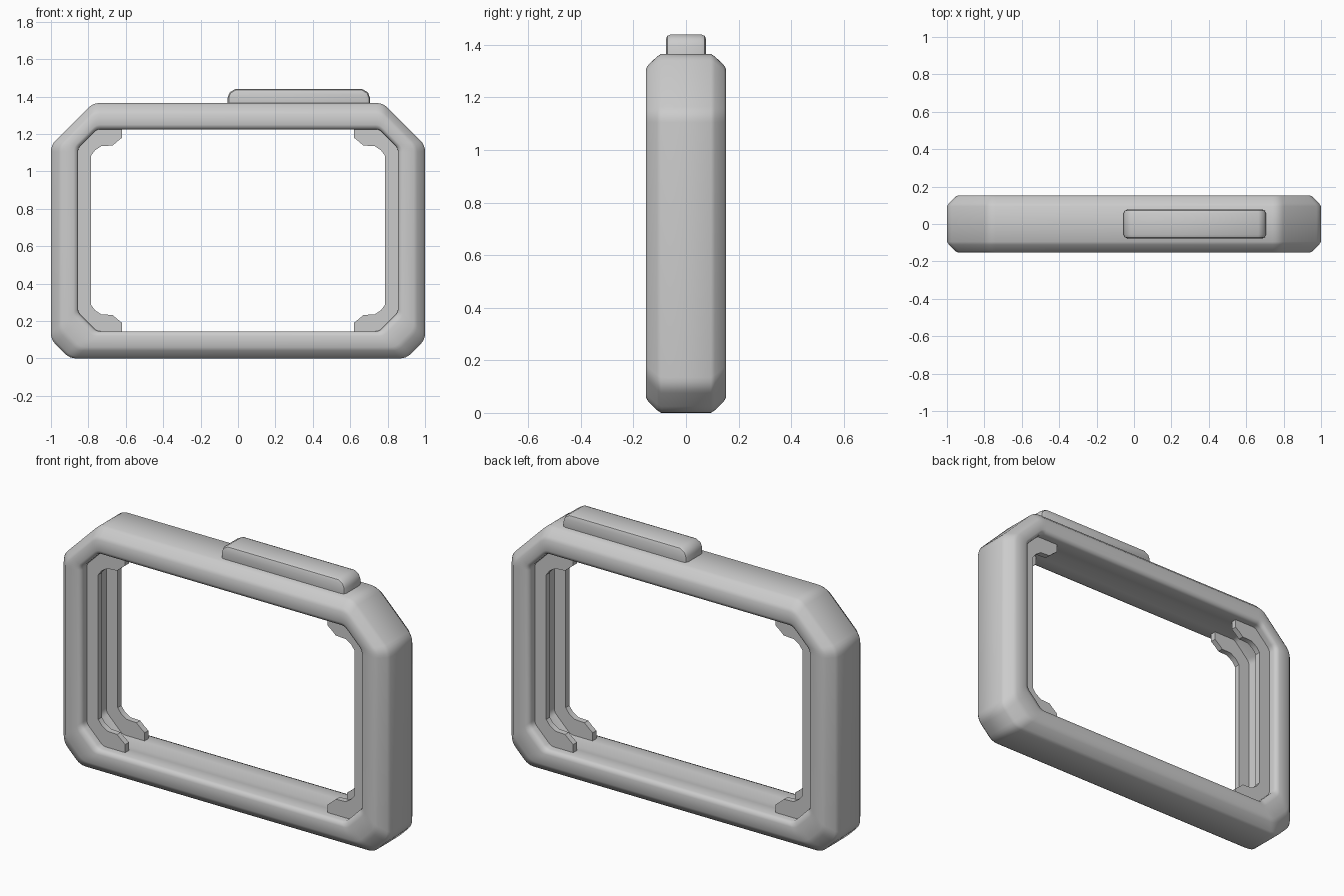
import bpy, bmesh, math
from mathutils import Vector

if "Cube" in bpy.data.objects:
    bpy.data.objects.remove(bpy.data.objects["Cube"])


def finish(bm, name, angle):
    bmesh.ops.recalc_face_normals(bm, faces=bm.faces)
    me = bpy.data.meshes.new(name)
    bm.to_mesh(me)
    bm.free()
    ob = bpy.data.objects.new(name, me)
    bpy.context.collection.objects.link(ob)
    bpy.ops.object.select_all(action='DESELECT')
    ob.select_set(True)
    bpy.context.view_layer.objects.active = ob
    bpy.ops.object.shade_smooth_by_angle(angle=math.radians(angle))
    return ob


def octagon(hw, z0, z1, ct, cb, r, n=4):
    """Chamfered rectangle in x/z with softened corners."""
    half = [(hw - cb, z0), (hw, z0 + cb), (hw, z1 - ct), (hw - ct, z1)]
    pts = [Vector(p) for p in half + [(-x, z) for x, z in reversed(half)]]
    out = []
    for i, p in enumerate(pts):
        a = p + (pts[i - 1] - p).normalized() * r
        b = p + (pts[(i + 1) % len(pts)] - p).normalized() * r
        for k in range(n + 1):
            t = k / n
            out.append(a * (1 - t) ** 2 + p * 2 * t * (1 - t) + b * t * t)
    return out


def prism(outline, y0, y1):
    bm = bmesh.new()
    f = bm.faces.new([bm.verts.new((x, y0, z)) for x, z in outline])
    r = bmesh.ops.extrude_face_region(bm, geom=[f])
    top = [g for g in r['geom'] if isinstance(g, bmesh.types.BMVert)]
    bmesh.ops.translate(bm, verts=top, vec=(0, y1 - y0, 0))
    return bm


# Frame: cross-section (inset, y) lofted around the opening
D = 0.145
front = [(0, -.095), (.01, -.11), (.042, -.143), (.06, -.153), (.12, -.153),
         (.138, -.147), (D, -.13), (D, -.06)]
section = front + [(.13, 0)] + [(d, -y) for d, y in reversed(front)]
outer = octagon(1, 0, 1.365, .225, .1, .035)
inner = octagon(1 - D, D, 1.365 - D - .005 + .01, .1, .1, .02)
bm = bmesh.new()
rings = []
for d, y in section:
    t = d / D
    rings.append([bm.verts.new((p.x, y, p.y))
                  for p in (a.lerp(b, t) for a, b in zip(outer, inner))])
for i, ring in enumerate(rings):
    nxt = rings[(i + 1) % len(rings)]
    for j in range(len(ring)):
        k = (j + 1) % len(ring)
        bm.faces.new((ring[j], ring[k], nxt[k], nxt[j]))
finish(bm, "frame", 50)

# Inner retaining lips: front and back plate on each side, with corner tabs
ZM = 0.685
low = [(.785, .285), (.765, .258), (.73, .235), (.67, .232), (.645, .21),
       (.62, .19), (.62, .12), (.76, .12), (.88, .24)]
lip = low + [(x, 2 * ZM - z) for x, z in reversed(low)]
for sx, side in ((1, "right"), (-1, "left")):
    for y, place in ((-.085, "front"), (.085, "back")):
        bm = prism([(sx * x, z) for x, z in lip], y - .016, y + .016)
        finish(bm, f"{side}_{place}_lip", 35)

# Button on top
button = [(-.055, 1.33), (-.055, 1.395), (-.045, 1.422), (-.015, 1.44),
          (.665, 1.44), (.695, 1.422), (.705, 1.395), (.705, 1.33)]
bm = prism(button, -.077, .077)
rim = [e for e in bm.edges if abs(e.verts[0].co.y - e.verts[1].co.y) < 1e-5]
bmesh.ops.bevel(bm, geom=rim, offset=.02, segments=2, profile=.5, affect='EDGES')
finish(bm, "top_button", 40)
